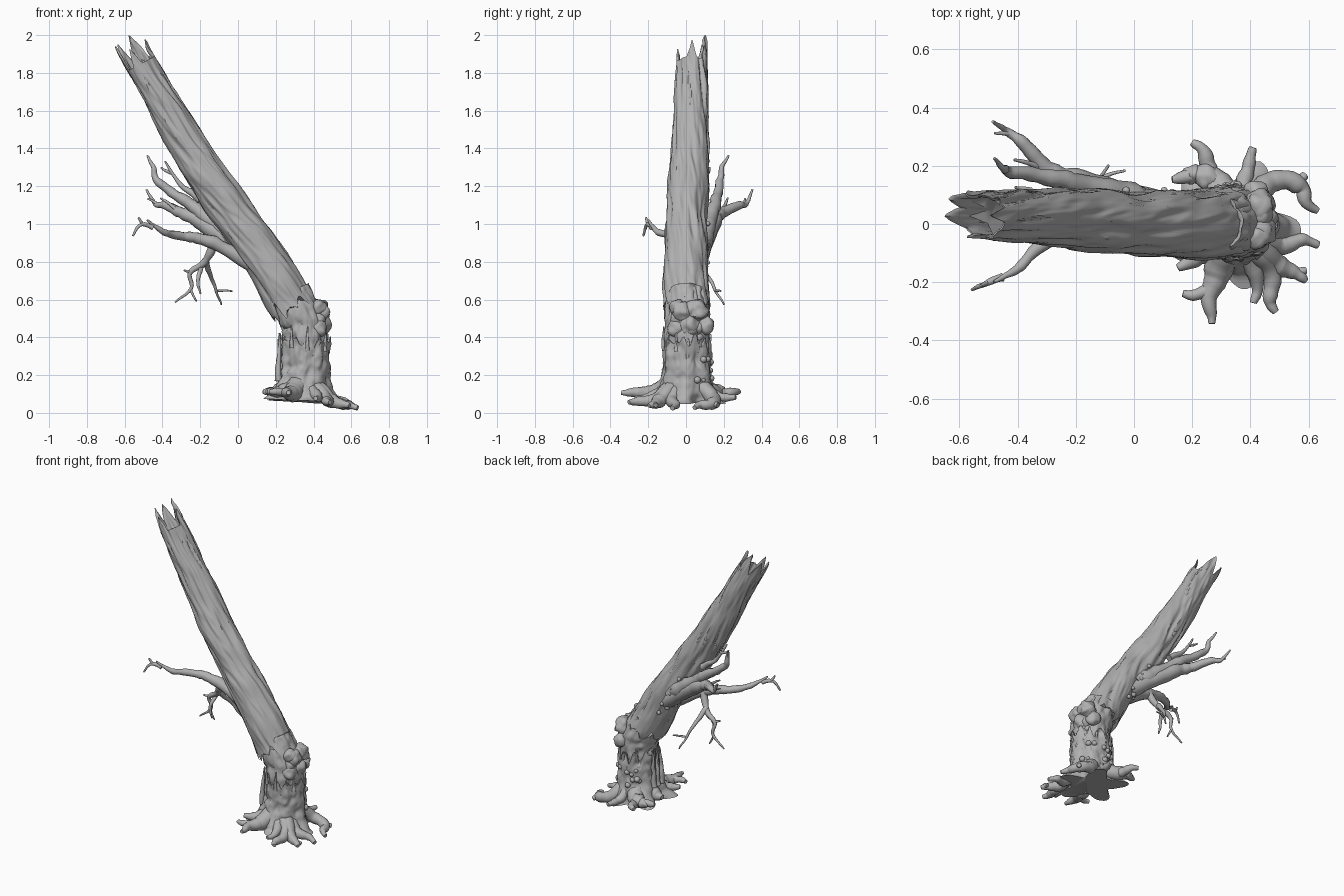
import bpy, bmesh, math, random
from mathutils import Vector, noise

if "Cube" in bpy.data.objects:
    bpy.data.objects.remove(bpy.data.objects["Cube"])

random.seed(4)
TAU = 2 * math.pi
bark = bpy.data.materials.new("grey_bark")
bark.diffuse_color = (0.44, 0.44, 0.44, 1)
bark.use_nodes = True
bark.node_tree.nodes["Principled BSDF"].inputs["Base Color"].default_value = bark.diffuse_color


def sample(pts, t):
    """Catmull-Rom through points, t in 0..1."""
    n = len(pts) - 1
    f = min(max(t, 0), 1) * n
    i = min(int(f), n - 1)
    f -= i
    p = [Vector(pts[min(max(k, 0), n)]) for k in (i - 1, i, i + 1, i + 2)]
    return 0.5 * (2 * p[1] + (p[2] - p[0]) * f + (2 * p[0] - 5 * p[1] + 4 * p[2] - p[3]) * f ** 2
                  + (3 * p[1] - p[0] - 3 * p[2] + p[3]) * f ** 3)


def select(ob):
    bpy.ops.object.select_all(action='DESELECT')
    ob.select_set(True)
    bpy.context.view_layer.objects.active = ob


def finish(ob, angle=55):
    ob.data.materials.clear()
    ob.data.materials.append(bark)
    select(ob)
    bpy.ops.object.shade_smooth_by_angle(angle=math.radians(angle))


def mesh_object(name, bm):
    bmesh.ops.recalc_face_normals(bm, faces=bm.faces)
    me = bpy.data.meshes.new(name)
    bm.to_mesh(me)
    bm.free()
    ob = bpy.data.objects.new(name, me)
    bpy.context.collection.objects.link(ob)
    finish(ob)


def nothing(*args):
    return 0


def bark_tube(name, pts, steps, ridge=0.015, twist=0, low=nothing, high=nothing,
              flare=nothing, depth=0.1, sides=96):
    """Ridged tube along (x, y, z, radius); torn ends follow low(a), high(a); hollow top."""
    bm = bmesh.new()
    rows = [(k / steps, False) for k in range(steps + 1)] + [(1 - j / 4, True) for j in range(5)]
    rings = []
    for k, inner in rows:
        ring = []
        for s in range(sides):
            a = TAU * s / sides
            b, c = low(a), 1 - high(a)
            t = c - depth * (1 - k) if inner else b + (c - b) * k
            x, y, z, r = sample(pts, t)
            tan = (sample(pts, t + 0.01) - sample(pts, t - 0.01)).to_3d().normalized()
            nrm = Vector((0, 1, 0)).cross(tan).normalized()
            w = a + twist * t
            d = Vector((math.cos(w), math.sin(w), 0))
            h = noise.noise(3 * d + Vector((0, 0, 7 * t + len(name))))
            h2 = noise.noise(1.2 * d + Vector((0, 0, 9 * t)))
            h3 = noise.noise(6 * d + Vector((0, 0, 16 * t)))
            r += ridge * (0.7 * h - 0.8 * abs(h) + 0.6 * h2 + 0.35 * h3) + flare(a, t)
            if inner:
                r -= 0.014 * min(1, 0.4 + 3 * (1 - k))
            ring.append(bm.verts.new(Vector((x, y, z)) + r * (math.cos(a) * nrm + math.sin(a) * tan.cross(nrm))))
        rings.append(ring)
    for p, q in zip(rings, rings[1:]):
        for s in range(sides):
            e = (s + 1) % sides
            bm.faces.new((p[s], p[e], q[e], q[s]))
    bm.faces.new(rings[0])
    bm.faces.new(rings[-1])
    mesh_object(name, bm)


def limbs(name, paths, tip=0.005, sides=3, wobble=0.008, power=1.25):
    """Round limbs given as (base radius, xyz points...), tapering to the tip, as one part."""
    cu = bpy.data.curves.new(name, 'CURVE')
    cu.dimensions = '3D'
    cu.bevel_depth = 1
    cu.bevel_resolution = sides
    cu.use_fill_caps = True
    for base, *pts in paths:
        n = 7 * (len(pts) - 1)
        sp = cu.splines.new('POLY')
        sp.points.add(n)
        for i, p in enumerate(sp.points):
            c = sample(pts, i / n)
            p.co = (*(c + noise.noise_vector(c * 16) * wobble), 1)
            p.radius = (tip + (base - tip) * (1 - i / n) ** power) * (1 + 0.2 * noise.noise(c * 40))
    ob = bpy.data.objects.new(name, cu)
    bpy.context.collection.objects.link(ob)
    select(ob)
    bpy.ops.object.convert(target='MESH')
    finish(bpy.context.object)


def blobs(name, items, sub=3, lump=0.1):
    """Lumpy balls given as (centre, radius)."""
    bm = bmesh.new()
    for c, r in items:
        c = Vector(c)
        for v in bmesh.ops.create_icosphere(bm, subdivisions=sub, radius=r)['verts']:
            v.co = c + v.co * (1 + lump * noise.noise((v.co + c) * 30))
    mesh_object(name, bm)


def torn(seed, amount, freq=4):
    """Ragged edge as a function of the angle."""
    def f(a):
        v = noise.noise(Vector((freq * math.cos(a), freq * math.sin(a), seed)))
        tooth = abs((a * 11 / TAU) % 1 - 0.5)
        return amount * min(1, max(0, 0.35 + 0.7 * v + 0.6 * tooth))
    return f


def splinters(a):
    """Long broken spikes at the top of the trunk."""
    tips = ((0, 0.055), (1.35, 0), (2.4, 0.015), (3.2, 0.02), (4.5, 0.055))
    return min(0.115, min(c + 0.19 * abs((a - p + math.pi) % TAU - math.pi) for p, c in tips))


def buttress(a, t):
    """Root flare near the ground."""
    return 0.055 * max(0, 1 - t * 2.4) ** 2 * (0.5 + math.cos(5 * a + 0.6)) + 0.005 * math.cos(7 * a)


# Trunk in three overlapping pieces
bark_tube("stump", [(0.345, 0, 0.06, 0.15), (0.355, 0.005, 0.24, 0.129), (0.358, 0.006, 0.42, 0.131)], 26,
          high=torn(2, 0.3), flare=buttress, depth=0.2)
bark_tube("bare_core", [(0.357, 0.005, 0.3, 0.118), (0.345, 0.005, 0.47, 0.12), (0.27, 0.005, 0.64, 0.112)],
          20, ridge=0.016)
bark_tube("leaning_trunk", [(0.318, 0, 0.52, 0.127), (0.1, 0, 0.88, 0.115), (-0.155, 0.015, 1.235, 0.108),
                            (-0.385, 0.028, 1.62, 0.093), (-0.594, 0.032, 1.995, 0.08)],
          110, twist=2.2, low=torn(7, 0.09), high=splinters)

# Bark slabs on the left of the stump, and strips peeling up around it
limbs("peeling_slabs", [(0.02, (0.212, y, 0.17), (0.217, y, 0.3), (0.222, y + 0.01, 0.42))
                        for y in (-0.04, 0, 0.04)])
strips = []
for i in range(11):
    a, h = TAU * (i + 0.6 * random.random()) / 11, 0.34 + 0.07 * random.random()
    strips.append([0.013] + [(0.354 + r * math.cos(a), r * math.sin(a), h + dz)
                             for r, dz in ((0.113, -0.06), (0.12, 0), (0.117, 0.06))])
limbs("bark_strips", strips, tip=0.003)

# Lumpy burl on the outer bend
burl = [((0.43, 0.06, 0.54), 0.056), ((0.435, -0.02, 0.535), 0.052), ((0.42, 0.105, 0.46), 0.045),
        ((0.435, 0.02, 0.465), 0.055), ((0.425, -0.05, 0.45), 0.046)]
for i in range(14):
    y, z = random.uniform(-0.06, 0.1), random.uniform(0.39, 0.57)
    burl.append(((0.44 - 3.5 * (y - 0.02) ** 2, y, z), random.uniform(0.022, 0.044)))
blobs("burl", burl, lump=0.3)


def root(base, *plan):
    """Root from the stump through plan points, dropping toward the right."""
    x0, y0 = plan[0]
    if base > 0.028:
        plan = ((0.345 + 0.4 * (x0 - 0.345), 0.4 * y0),) + plan
    path = []
    for i, (x, y) in enumerate(plan):
        z = 0.115 - 0.085 * max(0, (x - 0.13) / 0.5) ** 1.8 + 0.1 * min(0, y + 0.15) * (x > 0.35)
        path.append((x, y, 0.15 if i == 0 and base > 0.028 else z))
    return [base] + path


# Roots, thin ones being forks
limbs("roots", [
    root(0.06, (0.28, 0.15), (0.2, 0.165), (0.13, 0.155)),
    root(0.05, (0.27, 0.15), (0.25, 0.23), (0.2, 0.285)),
    root(0.04, (0.385, 0.17), (0.41, 0.26)),
    root(0.046, (0.48, 0.15), (0.57, 0.13), (0.59, 0.08), (0.635, 0.045)),
    root(0.02, (0.56, 0.135), (0.592, 0.17)),
    root(0.042, (0.5, -0.075), (0.58, -0.052), (0.635, -0.07)),
    root(0.046, (0.5, -0.14), (0.56, -0.17), (0.59, -0.195)),
    root(0.016, (0.55, -0.165), (0.595, -0.16)),
    root(0.042, (0.47, -0.17), (0.465, -0.26), (0.488, -0.305)),
    root(0.038, (0.42, -0.19), (0.41, -0.27)),
    root(0.065, (0.29, -0.17), (0.26, -0.25), (0.268, -0.345)),
    root(0.028, (0.265, -0.23), (0.21, -0.24), (0.165, -0.235)),
    root(0.05, (0.22, -0.11), (0.15, -0.15)),
    root(0.055, (0.2, 0.03), (0.15, 0.04))], tip=0.012, sides=4, power=1)
blobs("root_knot", [((0.25, 0.16, 0.11), 0.045), ((0.2, 0.17, 0.11), 0.032)], lump=0.4)

# Branches on the underside of the lean
limbs("front_branch", [
    (0.045, (0.12, 0, 0.76), (-0.13, -0.02, 0.9), (-0.3, -0.06, 0.935), (-0.4, -0.155, 0.96), (-0.48, -0.2, 1.02)),
    (0.015, (-0.45, -0.185, 0.98), (-0.51, -0.205, 1), (-0.56, -0.23, 0.935)),
    (0.01, (-0.5, -0.2, 1), (-0.53, -0.21, 1.035))], power=1)
limbs("upper_back_branch", [
    (0.055, (0.05, 0.07, 0.87), (-0.12, 0.12, 1), (-0.25, 0.15, 1.1), (-0.42, 0.18, 1.22), (-0.45, 0.19, 1.3),
     (-0.485, 0.23, 1.36)),
    (0.024, (-0.2, 0.1, 1.13), (-0.3, 0.11, 1.21), (-0.39, 0.11, 1.335)),
    (0.01, (-0.35, 0.115, 1.27), (-0.41, 0.13, 1.3))])
limbs("lower_back_branch", [
    (0.055, (0.1, 0.06, 0.8), (-0.18, 0.14, 1), (-0.3, 0.19, 1.06), (-0.39, 0.285, 1.1), (-0.44, 0.32, 1.11),
     (-0.485, 0.35, 1.18)),
    (0.014, (-0.3, 0.19, 1.06), (-0.41, 0.22, 1.14)),
    (0.009, (-0.43, 0.31, 1.11), (-0.48, 0.31, 1.13))])
limbs("hanging_twigs", [
    (0.024, (-0.13, -0.01, 0.9), (-0.17, 0.03, 0.8), (-0.25, 0.05, 0.75), (-0.25, 0.06, 0.66), (-0.335, 0.06, 0.585)),
    (0.018, (-0.17, 0.03, 0.81), (-0.14, 0.12, 0.71), (-0.09, 0.2, 0.575)),
    (0.008, (-0.11, 0.165, 0.65), (-0.03, 0.185, 0.645)),
    (0.014, (-0.19, 0.04, 0.78), (-0.21, 0, 0.7), (-0.2, 0, 0.63)),
    (0.01, (-0.25, 0.05, 0.75), (-0.29, 0.04, 0.76)),
    (0.008, (-0.25, 0.06, 0.65), (-0.22, 0.06, 0.59))], tip=0.004, power=1)

# Small fungus buttons on the back of the trunk and the stump
buttons = []
for i in range(18):
    t, a = random.random(), random.uniform(1.9, 3.1)
    buttons.append(((0.2 - 0.42 * t + 0.09 * math.cos(a), 0.015 + 0.108 * math.sin(a),
                     0.72 + 0.66 * t + 0.058 * math.cos(a)), random.uniform(0.008, 0.016)))
for i in range(14):
    a = random.uniform(0.3, 2.2)
    buttons.append(((0.352 + 0.132 * math.cos(a), 0.132 * math.sin(a), random.uniform(0.14, 0.3)),
                    random.uniform(0.01, 0.02)))
blobs("fungus_buttons", buttons, sub=2)
